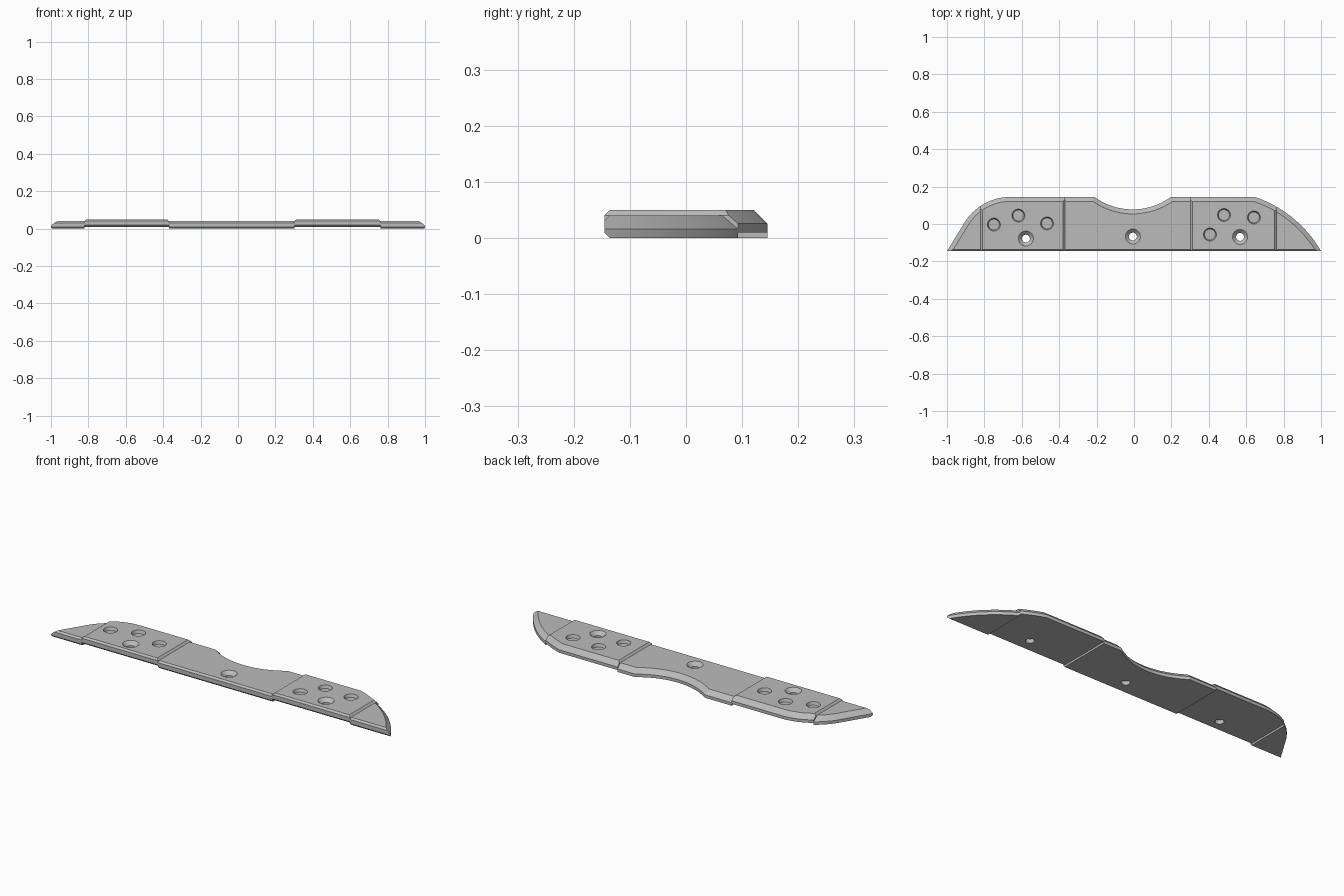
import bpy
import bmesh
import math
from mathutils import Vector, Matrix

if "Cube" in bpy.data.objects:
    bpy.data.objects.remove(bpy.data.objects["Cube"])

FRONT, BACK = -0.145, 0.145
THICK, BEVEL, LIFT, EDGE = 0.04, 0.024, 0.01, 0.009

grey = bpy.data.materials.new("plain grey")
grey.use_nodes = True
grey.diffuse_color = (0.5, 0.5, 0.5, 1)
grey.node_tree.nodes["Principled BSDF"].inputs["Base Color"].default_value = (0.5, 0.5, 0.5, 1)


def arc(a, b, sag, steps):
    """Points of a circular arc from a to b; positive sag bulges to the left."""
    a, b = Vector(a), Vector(b)
    chord = b - a
    c = chord.length
    r = (c * c / 4 + sag * sag) / (2 * abs(sag))
    sign = math.copysign(1, sag)
    left = Vector((-chord.y, chord.x)) / c
    centre = (a + b) / 2 - left * sign * (r - abs(sag))
    sweep = -sign * 2 * math.asin(c / 2 / r)
    return [centre + Matrix.Rotation(sweep * i / steps, 2) @ (a - centre)
            for i in range(steps + 1)]


def inset(path, width):
    """Offset an open path to its right with mitred corners."""
    dirs = [(q - p).normalized() for p, q in zip(path, path[1:])]
    normals = [Vector((d.y, -d.x)) for d in dirs]
    result = []
    for p, m, n in zip(path, normals[:1] + normals, normals + normals[-1:]):
        result.append(p + (m + n) * width / (1 + m.dot(n)))
    return result


# Outer path along the back, run past the front so it can be trimmed flush
left_end, right_end = Vector((-1, FRONT)), Vector((1, FRONT))
outline = [left_end + Vector((-0.061, -0.1))]
outline += arc((-0.905, 0.01), (-0.66, BACK), 0.036, 14)
outline += arc((-0.212, BACK), (0.198, BACK), -0.067, 20)
outline += arc((0.645, BACK), right_end, 0.042, 20)
outline.append(right_end + Vector((0.055, -0.1)))


def trim(bm, point, normal):
    """Cut away everything on the normal's side and cap the cut."""
    cut = bmesh.ops.bisect_plane(
        bm, geom=bm.verts[:] + bm.edges[:] + bm.faces[:], dist=1e-6,
        plane_co=point, plane_no=normal, clear_outer=True)
    edges = [e for e in cut["geom_cut"] if isinstance(e, bmesh.types.BMEdge)]
    bmesh.ops.edgenet_fill(bm, edges=[e for e in edges if e.is_boundary])


def add_object(name, bm):
    bmesh.ops.recalc_face_normals(bm, faces=bm.faces)
    mesh = bpy.data.meshes.new(name)
    bm.to_mesh(mesh)
    bm.free()
    obj = bpy.data.objects.new(name, mesh)
    bpy.context.collection.objects.link(obj)
    return obj


def section(name, x0, x1, raised):
    """One length of the plate, with bevelled back rim and front edges."""
    base = LIFT if raised else 0
    top = base + THICK
    bm = bmesh.new()
    rings = []
    for path, z in ((outline, base), (outline, top - BEVEL), (inset(outline, BEVEL), top)):
        rings.append([bm.verts.new((p.x, p.y, z)) for p in path])
    for low, high in zip(rings, rings[1:]):
        for i in range(len(low)):
            j = (i + 1) % len(low)
            bm.faces.new((low[i], low[j], high[j], high[i]))
    bm.faces.new(rings[0])
    bm.faces.new(rings[-1])

    # Front face and its two narrow bevels
    trim(bm, (0, FRONT, 0), (0, -1, 0))
    trim(bm, (0, FRONT, top - EDGE), (0, -1, 1))
    trim(bm, (0, FRONT, base + EDGE), (0, -1, -1))

    # Section ends; raised pads get a sloped step on top
    for x, side in ((x0, -1), (x1, 1)):
        if x is None:
            continue
        trim(bm, (x, 0, 0), (side, 0, 0))
        if raised:
            trim(bm, (x, 0, THICK), (side, 0, 1))
    return add_object(name, bm)


def drill(obj, x, y, z0, r0, z1, r1):
    """Subtract a tapered round cutter."""
    bm = bmesh.new()
    bmesh.ops.create_cone(bm, cap_ends=True, segments=36, radius1=r0, radius2=r1,
                          depth=z1 - z0,
                          matrix=Matrix.Translation((x, y, (z0 + z1) / 2)))
    cutter = add_object("hole_cutter", bm)
    cutter.hide_render = True
    mod = obj.modifiers.new("hole", 'BOOLEAN')
    mod.operation = 'DIFFERENCE'
    mod.solver = 'EXACT'
    mod.object = cutter
    bpy.context.view_layer.objects.active = obj
    bpy.ops.object.modifier_apply(modifier=mod.name)
    bpy.data.objects.remove(cutter)


def screw_hole(obj, x, y, top):
    drill(obj, x, y, -0.02, 0.021, top + 0.02, 0.021)
    drill(obj, x, y, top - 0.02, 0.02, top + 0.005, 0.045)


def socket(obj, x, y, top):
    drill(obj, x, y, top - 0.016, 0.029, top + 0.004, 0.036)


# Plate sections from the model's right to its left
steps = [None, -0.82, -0.37, 0.302, 0.762, None]
names = ["right_tip", "right_pad", "centre_span", "left_pad", "left_tip"]
parts = {n: section(n, steps[i], steps[i + 1], "pad" in n) for i, n in enumerate(names)}

# Countersunk through holes
HIGH = THICK + LIFT
screw_hole(parts["right_pad"], -0.578, -0.078, HIGH)
screw_hole(parts["centre_span"], -0.006, -0.067, THICK)
screw_hole(parts["left_pad"], 0.567, -0.069, HIGH)

# Shallow round sockets
for x, y in ((-0.749, -0.003), (-0.618, 0.045), (-0.465, 0.003)):
    socket(parts["right_pad"], x, y, HIGH)
for x, y in ((0.481, 0.048), (0.641, 0.035), (0.406, -0.056)):
    socket(parts["left_pad"], x, y, HIGH)

# Finish: one colour, curved walls smooth with crisp bevels
for obj in parts.values():
    obj.data.materials.clear()
    obj.data.materials.append(grey)
    bpy.ops.object.select_all(action='DESELECT')
    obj.select_set(True)
    bpy.context.view_layer.objects.active = obj
    bpy.ops.object.shade_smooth_by_angle(angle=math.radians(22))
